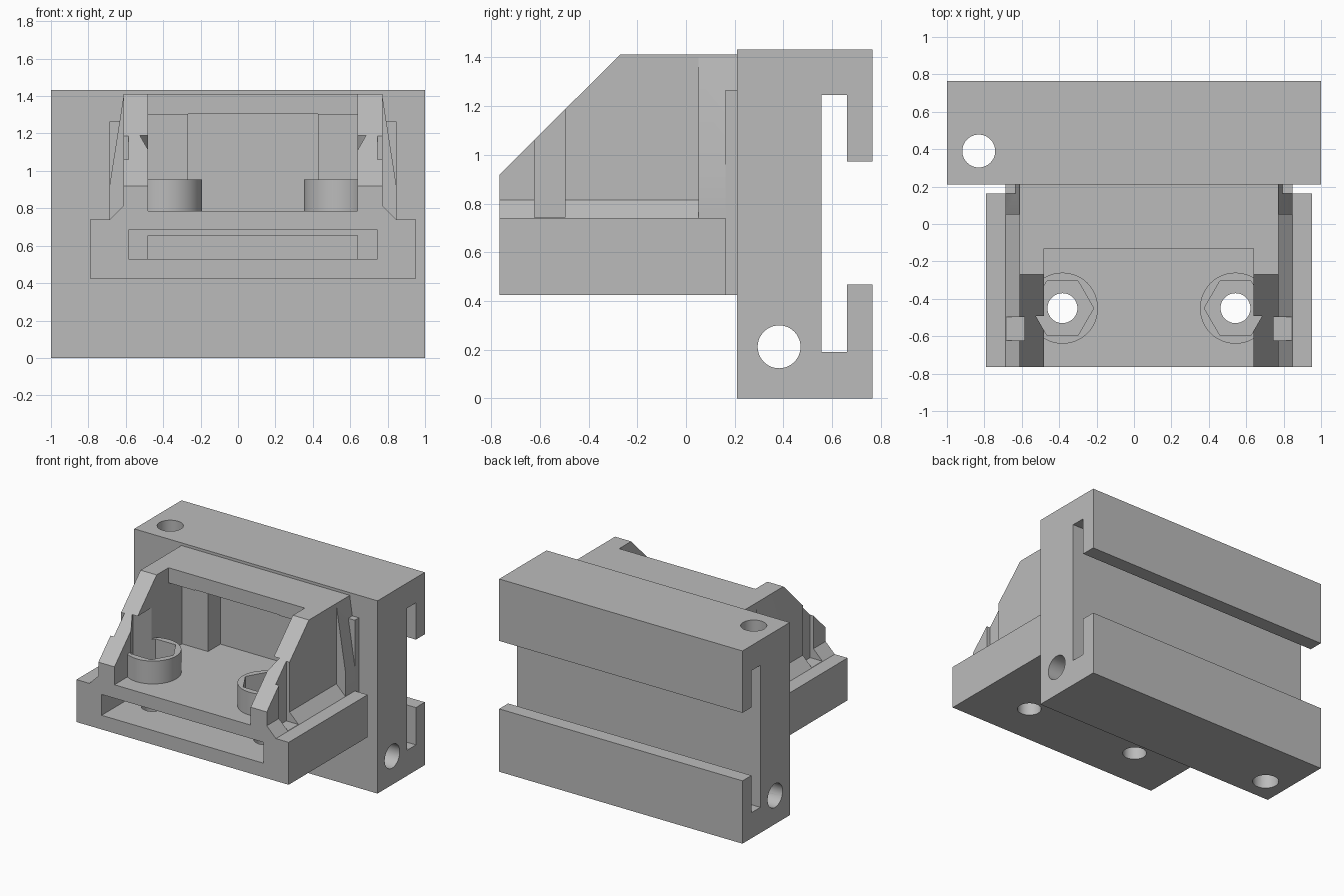
import bpy, bmesh, math
from mathutils import Matrix

if "Cube" in bpy.data.objects:
    bpy.data.objects.remove(bpy.data.objects["Cube"])

grey = bpy.data.materials.new("light_grey")
grey.diffuse_color = (0.5, 0.5, 0.5, 1)
grey.use_nodes = True
grey.node_tree.nodes["Principled BSDF"].inputs["Base Color"].default_value = grey.diffuse_color
CX = 0.08  # centre line of the bracket


def finish(name, bm):
    bmesh.ops.recalc_face_normals(bm, faces=bm.faces)
    me = bpy.data.meshes.new(name)
    bm.to_mesh(me)
    bm.free()
    me.materials.append(grey)
    ob = bpy.data.objects.new(name, me)
    bpy.context.collection.objects.link(ob)
    return ob


def prism(name, pts, a, b, axis='x'):
    """Extrude a profile: (y, z) along x, or (x, z) along y."""
    bm = bmesh.new()
    put = (lambda p, t: (t, p[0], p[1])) if axis == 'x' else (lambda p, t: (p[0], t, p[1]))
    face = bm.faces.new([bm.verts.new(put(p, a)) for p in pts])
    ext = bmesh.ops.extrude_face_region(bm, geom=[face])
    verts = [g for g in ext['geom'] if isinstance(g, bmesh.types.BMVert)]
    bmesh.ops.translate(bm, verts=verts, vec=(b - a, 0, 0) if axis == 'x' else (0, b - a, 0))
    return finish(name, bm)


def box(name, x0, x1, y0, y1, z0, z1):
    return prism(name, [(y0, z0), (y1, z0), (y1, z1), (y0, z1)], x0, x1)


def cyl(name, r, centre, depth, n=48, axis='z'):
    bm = bmesh.new()
    m = Matrix.Translation(centre)
    if axis == 'x':
        m = m @ Matrix.Rotation(math.pi / 2, 4, 'Y')
    elif n == 6:
        m = m @ Matrix.Rotation(math.pi / 2, 4, 'Z')
    bmesh.ops.create_cone(bm, cap_ends=True, segments=n, radius1=r, radius2=r,
                          depth=depth, matrix=m)
    return finish(name, bm)


def combine(ob, other, op='DIFFERENCE'):
    mod = ob.modifiers.new("bool", 'BOOLEAN')
    mod.operation, mod.object, mod.solver = op, other, 'EXACT'
    bpy.context.view_layer.objects.active = ob
    bpy.ops.object.modifier_apply(modifier=mod.name)
    bpy.data.objects.remove(other)


def smooth(ob):
    bpy.ops.object.select_all(action='DESELECT')
    ob.select_set(True)
    bpy.context.view_layer.objects.active = ob
    bpy.ops.object.shade_smooth_by_angle(angle=math.radians(30))


# Rear block with a T-shaped channel, a cross hole and a vertical hole
block = prism("rear_block", [
    (0.21, 0), (0.765, 0), (0.765, 0.467), (0.66, 0.467), (0.66, 0.19), (0.555, 0.19),
    (0.555, 1.245), (0.66, 1.245), (0.66, 0.972), (0.765, 0.972), (0.765, 1.432),
    (0.21, 1.432)], -1, 1)
combine(block, cyl("cut", 0.088, (0, 0.382, 0.212), 3, axis='x'))
combine(block, cyl("cut", 0.088, (-0.83, 0.39, 0.7), 3))
smooth(block)

# Bracket: hood with sloping front corner
bracket = prism("bracket", [(-0.765, 0.5), (-0.765, 0.918), (-0.27, 1.412), (0.21, 1.412),
                            (0.21, 0.5)], CX - 0.692, CX + 0.692)
# Base plate, rear flange, fillet at the foot and tapered rear gussets
for part in (
    box("base", CX - 0.872, CX + 0.872, -0.765, 0.162, 0.425, 0.74),
    box("flange", CX - 0.767, CX + 0.767, 0.162, 0.21, 0.425, 1.265),
    prism("foot", [(CX - 0.767, 0.6), (CX + 0.767, 0.6), (CX + 0.767, 0.74),
                   (CX + 0.692, 0.815), (CX - 0.692, 0.815), (CX - 0.767, 0.74)],
          -0.765, 0.1, 'y'),
    prism("gusset", [(CX - 0.767, 0.6), (CX + 0.767, 0.6), (CX + 0.767, 0.92),
                     (CX + 0.692, 1.4), (CX - 0.692, 1.4), (CX - 0.767, 0.92)],
          0.052, 0.21, 'y'),
):
    combine(bracket, part, 'UNION')

# Cavity: open top, undercut side pockets and deeper middle pocket
for args in (
    (CX - 0.56, CX + 0.56, -1, -0.13, 0.785, 2),
    (CX - 0.56, CX + 0.56, -0.4, 0.03, 0.785, 1.3),
    (CX - 0.347, CX + 0.347, -0.4, 0.175, 0.785, 1.305),
    # Front slot in the base, narrowing towards the back
    (CX - 0.665, CX + 0.665, -1, -0.2, 0.53, 0.685),
    (CX - 0.56, CX + 0.56, -0.3, 0.08, 0.53, 0.655),
):
    combine(bracket, box("cut", *args))

# Shallow grooves on the outer side walls
for s in (-1, 1):
    a, b = sorted((CX + s * 0.665, CX + s * 0.84))
    combine(bracket, box("cut", a, b, -0.622, -0.497, 0.742, 2))

# Round bosses with hexagonal pockets and through holes
for s in (-1, 1):
    x = CX + s * 0.4625
    boss = cyl("boss", 0.19, (x, -0.45, 0.85), 0.21)
    combine(boss, box("trim", CX - 0.6, CX + 0.6, -0.7, -0.2, 0.7, 1.2), 'INTERSECT')
    combine(bracket, boss, 'UNION')
    combine(bracket, cyl("cut", 0.167, (x, -0.45, 0.99), 0.4, 6))
    combine(bracket, cyl("cut", 0.08, (x, -0.45, 0.7), 1.2))
smooth(bracket)
